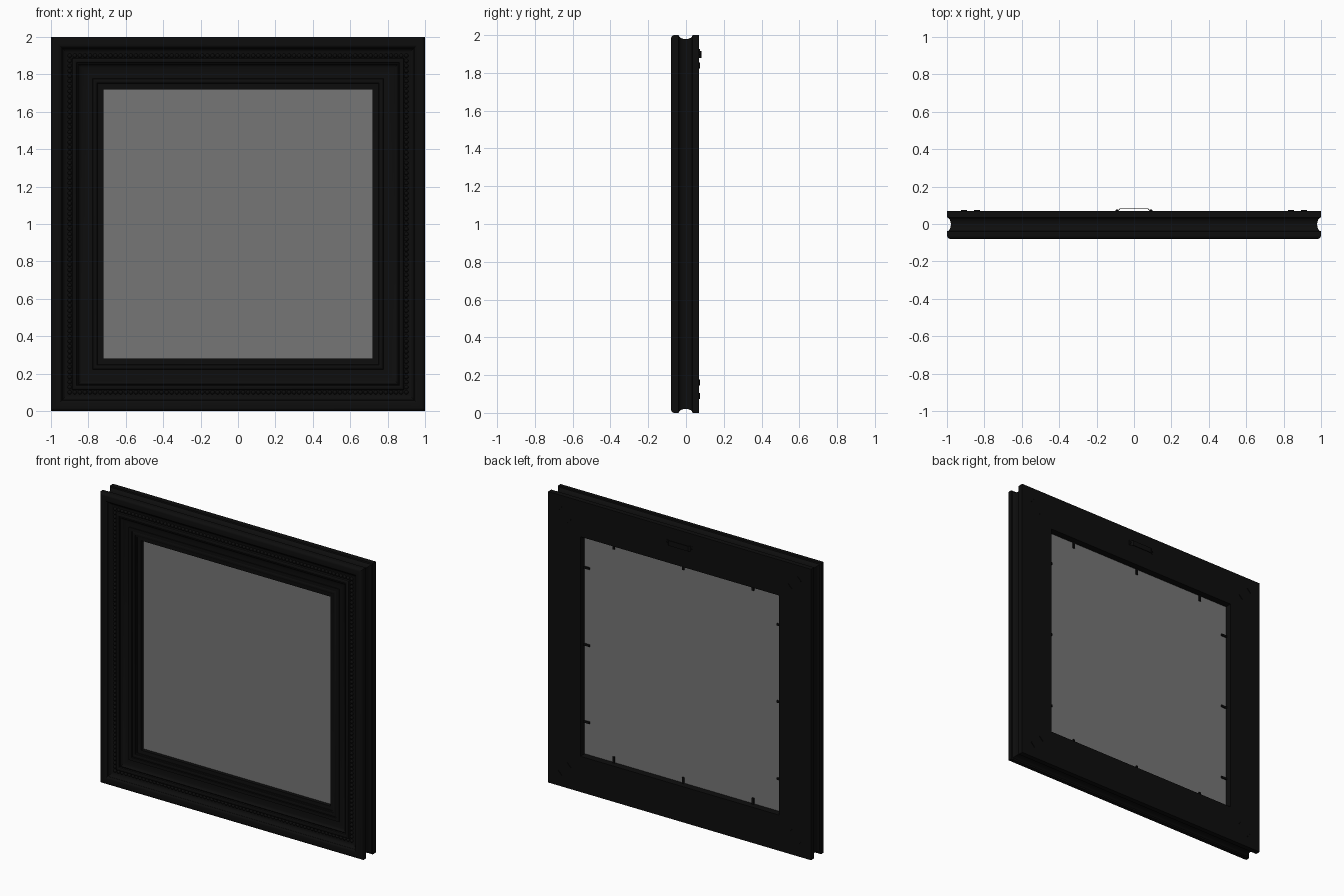
import bpy, bmesh, math
from mathutils import Matrix, Vector

if "Cube" in bpy.data.objects:
    bpy.data.objects.remove(bpy.data.objects["Cube"])

def mat(name, c):
    m = bpy.data.materials.new(name)
    m.diffuse_color = (*c, 1)
    m.use_nodes = True
    m.node_tree.nodes["Principled BSDF"].inputs["Base Color"].default_value = m.diffuse_color
    return m

BLACK = mat("black_lacquer", (0.004, 0.004, 0.004))
GREY = mat("panel_grey", (0.18, 0.18, 0.18))

def finish(bm, name, material, smooth=False):
    bmesh.ops.recalc_face_normals(bm, faces=bm.faces)
    me = bpy.data.meshes.new(name)
    bm.to_mesh(me)
    bm.free()
    ob = bpy.data.objects.new(name, me)
    bpy.context.collection.objects.link(ob)
    me.materials.append(material)
    if smooth:
        bpy.ops.object.select_all(action='DESELECT')
        ob.select_set(True)
        bpy.context.view_layer.objects.active = ob
        bpy.ops.object.shade_smooth_by_angle(angle=math.radians(30))
    return ob

def add_box(bm, centre, size, m=Matrix()):
    bmesh.ops.create_cube(bm, size=1, matrix=m @ Matrix.Translation(centre) @ Matrix.Diagonal((*size, 1)))

def arc(cx, cy, rx, ry, a0, a1, n=8):
    return [(cx + rx * math.cos(math.radians(a0 + (a1 - a0) * i / n)),
             cy + ry * math.sin(math.radians(a0 + (a1 - a0) * i / n))) for i in range(n + 1)]

# four sides: rotation about the frame centre
C = Matrix.Translation((0, 0, 1))
SIDES = [C @ Matrix.Rotation(math.pi / 2 * k, 4, 'Y') for k in range(4)]

# moulding section: (distance in from outer edge, y)
profile = [(0, 0.07)]
profile += arc(0, -0.002, 0.021, 0.037, 90, -90)           # side cove
profile += arc(0.02, -0.06, 0.02, 0.02, 180, 270, 6)       # rounded front edge
profile += arc(0.04, -0.06, 0.02, 0.02, 270, 330, 4)
profile += arc(0.095, -0.075, 0.037, 0.027, 170, 90, 6)    # inner cove
profile += [(0.113, -0.048), (0.113, -0.058)]
profile += arc(0.126, -0.058, 0.013, 0.01, 180, 360, 6)    # half-round
profile += [(0.139, -0.052)]
profile += arc(0.19, -0.06, 0.045, 0.02, 170, 90, 6)       # shallow scoop
profile += [(0.20, -0.040), (0.20, -0.047), (0.222, -0.047), (0.222, -0.040)]
profile += arc(0.235, -0.036, 0.013, 0.008, 180, 360, 6)
profile += [(0.256, -0.034), (0.256, -0.028), (0.28, -0.025), (0.28, 0.0),
            (0.245, 0.0), (0.245, 0.07)]                   # sight edge and rabbet

bm = bmesh.new()
rings = [[bm.verts.new(m @ Vector((1 - d, y, 1 - d))) for d, y in profile] for m in SIDES]
n = len(profile)
for k in range(4):
    a, b = rings[k], rings[(k + 1) % 4]
    for i in range(n):
        j = (i + 1) % n
        bm.faces.new((a[i], a[j], b[j], b[i]))
finish(bm, "frame_moulding", BLACK, True)

# row of beads in the cove
bm = bmesh.new()
COUNT = 66
for m in SIDES:
    for i in range(COUNT):
        x = -0.9 + 1.8 * i / COUNT
        bmesh.ops.create_icosphere(bm, subdivisions=2, radius=0.0115,
                                   matrix=m @ Matrix.Translation((x, -0.05, 0.9)))
finish(bm, "bead_row", BLACK, True)

# panel held in the rabbet
bm = bmesh.new()
add_box(bm, (0, 0.0125, 1), (1.508, 0.023, 1.508))
finish(bm, "panel", GREY)

# retaining points, three on each side
bm = bmesh.new()
for m in SIDES:
    for x in (-0.53, 0, 0.53):
        add_box(bm, (x, 0.029, 0.738), (0.014, 0.008, 0.05), m)
finish(bm, "retaining_points", BLACK)

# corner staples across each mitre on the back
bm = bmesh.new()
for m in SIDES:
    for d in (0.09, 0.16):
        t = m @ Matrix.Translation((1 - d, 0.071, 1 - d)) @ Matrix.Rotation(math.pi / 4, 4, 'Y')
        add_box(bm, (0, 0, 0), (0.04, 0.007, 0.006), t)
finish(bm, "corner_staples", BLACK)

# bent strip hanger at the top of the back
strip = [(-0.10, 0.071), (-0.085, 0.071), (-0.075, 0.081), (0.075, 0.081), (0.085, 0.071), (0.10, 0.071)]
bm = bmesh.new()
rows = [[bm.verts.new((x, y + o, z)) for x, y in strip]
        for o, z in ((-0.002, 1.88), (0.002, 1.88), (0.002, 1.915), (-0.002, 1.915))]
for r in range(4):
    a, b = rows[r], rows[(r + 1) % 4]
    for i in range(len(strip) - 1):
        bm.faces.new((a[i], a[i + 1], b[i + 1], b[i]))
for e in (0, -1):
    bm.faces.new([r[e] for r in rows])
finish(bm, "hanger_strip", BLACK)

# hanger nails
bm = bmesh.new()
for x in (-0.092, 0.092):
    bmesh.ops.create_cone(bm, cap_ends=True, segments=12, radius1=0.007, radius2=0.005, depth=0.004,
                          matrix=Matrix.Translation((x, 0.075, 1.8975)) @ Matrix.Rotation(-math.pi / 2, 4, 'X'))
finish(bm, "hanger_nails", BLACK)
